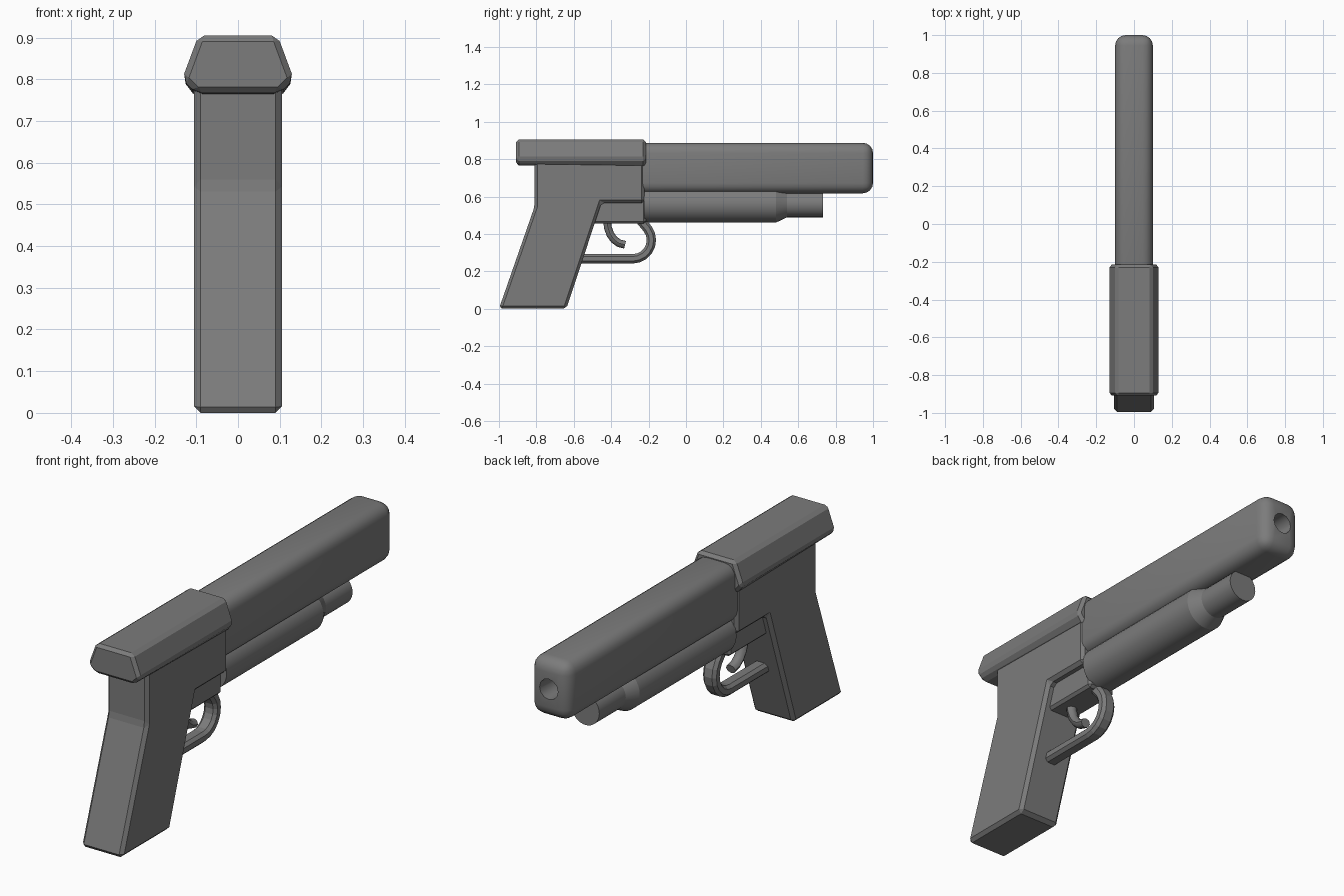
import bpy, bmesh, math
from mathutils import Vector

if "Cube" in bpy.data.objects:
    bpy.data.objects.remove(bpy.data.objects["Cube"])

grey = bpy.data.materials.new("gunmetal_grey")
grey.diffuse_color = (0.2, 0.2, 0.2, 1)
grey.use_nodes = True
grey.node_tree.nodes["Principled BSDF"].inputs["Base Color"].default_value = grey.diffuse_color


def finish(bm, name, smooth=None):
    bmesh.ops.recalc_face_normals(bm, faces=bm.faces)
    me = bpy.data.meshes.new(name)
    bm.to_mesh(me)
    bm.free()
    ob = bpy.data.objects.new(name, me)
    bpy.context.collection.objects.link(ob)
    me.materials.append(grey)
    if smooth:
        shade(ob, smooth)
    return ob


def shade(ob, deg):
    bpy.ops.object.select_all(action='DESELECT')
    ob.select_set(True)
    bpy.context.view_layer.objects.active = ob
    bpy.ops.object.shade_smooth_by_angle(angle=math.radians(deg))


def loft(rings):
    """Skin equal-length closed rings and cap both ends."""
    bm = bmesh.new()
    vs = [[bm.verts.new(p) for p in r] for r in rings]
    n = len(vs[0])
    for a, b in zip(vs, vs[1:]):
        for i in range(n):
            j = (i + 1) % n
            bm.faces.new((a[i], a[j], b[j], b[i]))
    bm.faces.new(vs[0][::-1])
    bm.faces.new(vs[-1])
    bmesh.ops.recalc_face_normals(bm, faces=bm.faces)
    return bm


def bevel(bm, width, segments=1):
    bmesh.ops.bevel(bm, geom=bm.edges[:], offset=width, segments=segments,
                    profile=0.5, affect='EDGES', clamp_overlap=True)


def side_prism(profile, hx):
    return loft([[(x, y, z) for y, z in profile] for x in (-hx, hx)])


def lathe_y(stations, z, sides):
    """Rings of (y, radius) around an axis along y."""
    return loft([[(r * math.sin(2 * math.pi * i / sides), y,
                   z + r * math.cos(2 * math.pi * i / sides))
                  for i in range(sides)] for y, r in stations])


def sweep(path, section):
    """Sweep an (x, normal) section along a path in the yz plane."""
    pts = [Vector(p) for p in path]
    rings = []
    for i, p in enumerate(pts):
        d0 = (p - pts[max(i - 1, 0)]).normalized()
        d1 = (pts[min(i + 1, len(pts) - 1)] - p).normalized()
        t = (d0 + d1).normalized()
        nrm = Vector((-t.y, t.x))
        rings.append([(x, p.x + nrm.x * h, p.y + nrm.y * h) for x, h in section])
    return loft(rings)


# Grip and frame
bm = side_prism([(-1, 0), (-0.64, 0), (-0.452, 0.565), (-0.222, 0.565),
                 (-0.222, 0.8), (-0.81, 0.8), (-0.81, 0.545)], 0.105)
bevel(bm, 0.015)
finish(bm, "grip")

# Rear receiver cap, hexagonal, with its rear underside slanting up
half = [(0.095, 0.905), (0.134, 0.80), (0.1, 0.755)]
ring = half + [(-x, z) for x, z in reversed(half)]
bm = loft([[(x, y, z) for x, z in ring] for y in (-0.908, -0.215)])
for v in bm.verts:
    if v.co.y < -0.9 and v.co.z < 0.78:
        v.co.z += 0.012
bevel(bm, 0.014)
finish(bm, "receiver_cap")

# Slide with rounded edges and a bored muzzle
bm = side_prism([(-0.29, 0.617), (1, 0.617), (1, 0.887), (-0.29, 0.887)], 0.1)
bevel(bm, 0.055, 4)
slide = finish(bm, "slide")
cutter = finish(lathe_y([(0.8, 0.047), (1.1, 0.047)], 0.755, 12), "bore_cutter")
cutter.hide_render = True
mod = slide.modifiers.new("bore", 'BOOLEAN')
mod.operation = 'DIFFERENCE'
mod.solver = 'EXACT'
mod.object = cutter
bpy.context.view_layer.objects.active = slide
bpy.ops.object.modifier_apply(modifier="bore")
bpy.data.objects.remove(cutter)
shade(slide, 35)

# Under-barrel tube, stepping down toward the front
finish(lathe_y([(-0.225, 0.1), (0.48, 0.1), (0.54, 0.071), (0.733, 0.071)],
               0.56, 32), "under_barrel_tube", 25)

# Trigger housing
bm = side_prism([(-0.53, 0.455), (-0.215, 0.455), (-0.215, 0.6), (-0.53, 0.6)], 0.07)
bevel(bm, 0.012)
finish(bm, "trigger_housing")

# Trigger guard: straight bar and a half loop, chamfered section
path = [(-0.6, 0.267)]
path += [(-0.285 + 0.1 * math.sin(a), 0.367 - 0.1 * math.cos(a))
         for a in [math.radians(18 * k) for k in range(8)]]
path += [(-0.245, 0.475)]
sec = [(0.034, 0.012), (0.02, 0.025), (-0.02, 0.025), (-0.034, 0.012),
       (-0.034, -0.012), (-0.02, -0.025), (0.02, -0.025), (0.034, -0.012)]
finish(sweep(path, sec), "trigger_guard")

# Trigger
path = [(-0.422, 0.48), (-0.418, 0.435), (-0.405, 0.398), (-0.385, 0.37),
        (-0.358, 0.35), (-0.326, 0.342)]
sec = [(0.024 * math.cos(i * math.pi / 4), 0.021 * math.sin(i * math.pi / 4))
       for i in range(8)]
finish(sweep(path, sec), "trigger", 50)
